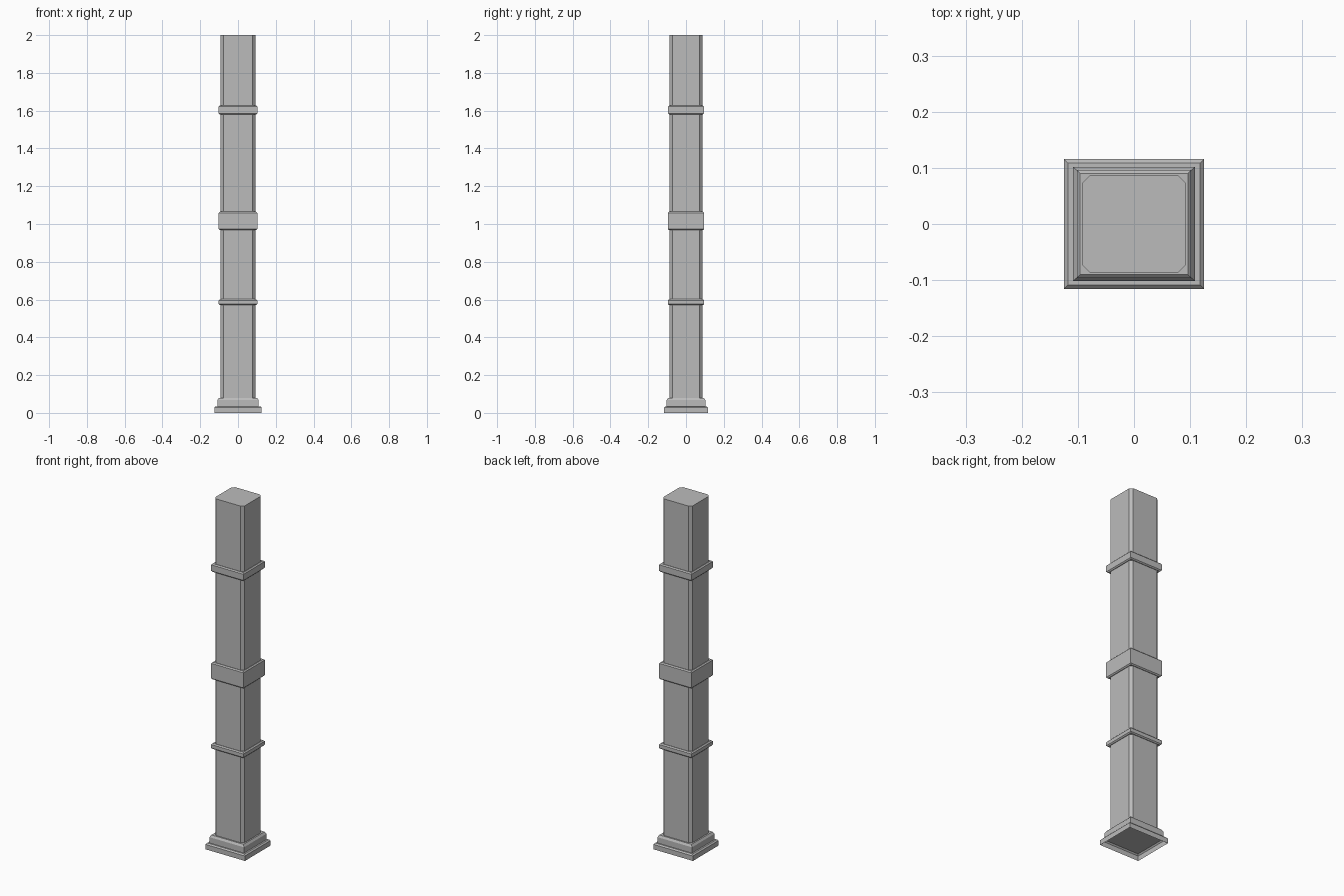
import bpy
import bmesh

if "Cube" in bpy.data.objects:
    bpy.data.objects.remove(bpy.data.objects["Cube"], do_unlink=True)

stone = bpy.data.materials.new("grey_stone")
stone.use_nodes = True
stone.diffuse_color = (0.5, 0.5, 0.5, 1)
bsdf = stone.node_tree.nodes["Principled BSDF"]
bsdf.inputs["Base Color"].default_value = (0.5, 0.5, 0.5, 1)
bsdf.inputs["Roughness"].default_value = 0.8


def ring(x, y, cut=0.0):
    """Rectangle outline, anticlockwise, with optional cut corners."""
    if not cut:
        return [(x, -y), (x, y), (-x, y), (-x, -y)]
    return [(x, cut - y), (x, y - cut), (x - cut, y), (cut - x, y),
            (-x, y - cut), (-x, cut - y), (cut - x, -y), (x - cut, -y)]


def stack(name, profile, cut=0.0, bottom=True):
    """Skin rectangular outlines given as (half x, half y, z)."""
    bm = bmesh.new()
    loops = [[bm.verts.new((px, py, z)) for px, py in ring(x, y, cut)]
             for x, y, z in profile]
    for low, high in zip(loops, loops[1:]):
        n = len(low)
        for i in range(n):
            j = (i + 1) % n
            bm.faces.new((low[i], low[j], high[j], high[i]))
    if bottom:
        bm.faces.new(loops[0][::-1])
    bm.faces.new(loops[-1])
    mesh = bpy.data.meshes.new(name)
    bm.to_mesh(mesh)
    bm.free()
    mesh.materials.append(stone)
    obj = bpy.data.objects.new(name, mesh)
    bpy.context.collection.objects.link(obj)
    return obj


# Square shaft with chamfered corners
stack("shaft", [(0.093, 0.087, 0.04), (0.093, 0.087, 2.0)], cut=0.015)

# Stepped base, open underneath like a shallow tray
stack("base_plinth", [(0.125, 0.116, 0), (0.125, 0.116, 0.028),
                      (0.118, 0.109, 0.035)], bottom=False)
stack("base_moulding", [(0.109, 0.102, 0.035), (0.109, 0.102, 0.068),
                        (0.101, 0.095, 0.08)])

# Raised bands with bevelled upper and lower edges
bevel = 0.006
for name, z0, z1 in (("lower_band", 0.57, 0.602),
                     ("middle_band", 0.967, 1.065),
                     ("upper_band", 1.58, 1.627)):
    x, y = 0.102, 0.096
    stack(name, [(x - bevel, y - bevel, z0), (x, y, z0 + bevel),
                 (x, y, z1 - bevel), (x - bevel, y - bevel, z1)])
